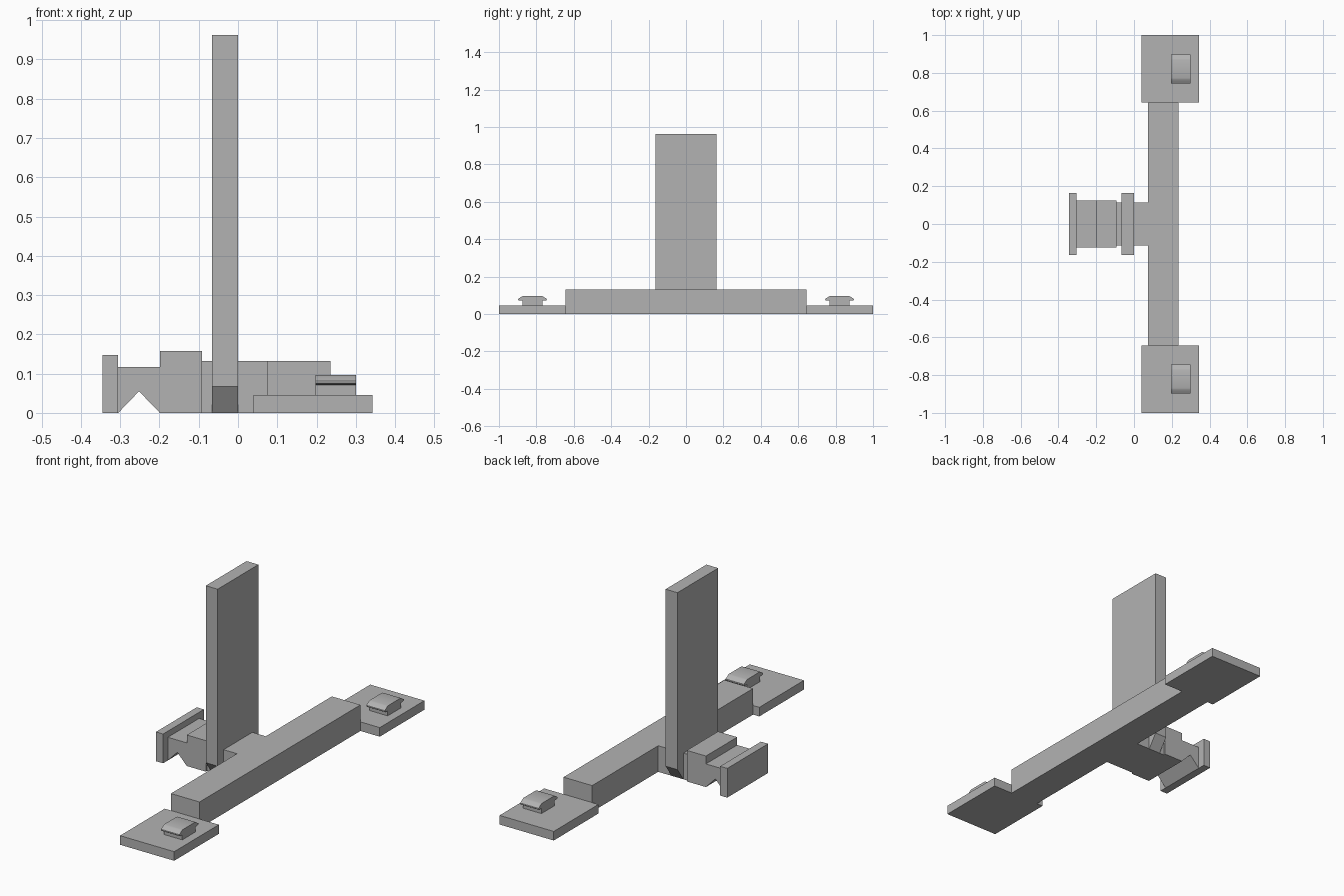
import bpy, bmesh

if "Cube" in bpy.data.objects:
    bpy.data.objects.remove(bpy.data.objects["Cube"])

grey = bpy.data.materials.new("plain_grey")
grey.diffuse_color = (0.45, 0.45, 0.45, 1)
grey.use_nodes = True
grey.node_tree.nodes["Principled BSDF"].inputs["Base Color"].default_value = grey.diffuse_color


def prism(name, profile, axis, low, high, smooth=False):
    """Extrude a 2D profile along x (profile = y, z) or y (profile = x, z)."""
    bm = bmesh.new()
    place = (lambda a, b: (low, a, b)) if axis == 'x' else (lambda a, b: (a, low, b))
    face = bm.faces.new([bm.verts.new(place(a, b)) for a, b in profile])
    ext = bmesh.ops.extrude_face_region(bm, geom=[face])
    step = (high - low, 0, 0) if axis == 'x' else (0, high - low, 0)
    bmesh.ops.translate(bm, vec=step,
                        verts=[v for v in ext['geom'] if isinstance(v, bmesh.types.BMVert)])
    bmesh.ops.recalc_face_normals(bm, faces=bm.faces)
    mesh = bpy.data.meshes.new(name)
    bm.to_mesh(mesh)
    bm.free()
    mesh.materials.append(grey)
    obj = bpy.data.objects.new(name, mesh)
    bpy.context.collection.objects.link(obj)
    if smooth:
        bpy.ops.object.select_all(action='DESELECT')
        obj.select_set(True)
        bpy.context.view_layer.objects.active = obj
        bpy.ops.object.shade_smooth_by_angle(angle=0.6)
    return obj


def box(name, x0, x1, y0, y1, z0, z1):
    return prism(name, [(x0, z0), (x1, z0), (x1, z1), (x0, z1)], 'y', y0, y1)


# Long crossbar and the arm reaching back from it
box("crossbar", 0.075, 0.235, -0.643, 0.643, 0, 0.132)
box("arm_front", 0, 0.075, -0.115, 0.115, 0, 0.132)
box("arm_rear", -0.092, -0.066, -0.115, 0.115, 0, 0.132)

# Upright panel with its lower corners cut off
prism("upright_panel",
      [(-0.115, 0), (0.115, 0), (0.163, 0.067), (0.163, 0.962),
       (-0.163, 0.962), (-0.163, 0.067)], 'x', -0.066, 0)

# Tail block with a V notch underneath, closed by an end plate
prism("notched_tail",
      [(-0.305, 0), (-0.252, 0.055), (-0.199, 0), (-0.092, 0), (-0.092, 0.157),
       (-0.199, 0.157), (-0.199, 0.117), (-0.305, 0.117)], 'y', -0.125, 0.125)
box("end_plate", -0.345, -0.305, -0.163, 0.163, 0, 0.148)

# Flat pads at both ends, each with a rounded button on a stem
cap_half = [(0.053, 0.071), (0.074, 0.073), (0.077, 0.076), (0.076, 0.081), (0.068, 0.086),
            (0.056, 0.094), (0.048, 0.0965)]
for side, label in ((-1, "front"), (1, "back")):
    y0, y1 = sorted((side * 0.643, side))
    box(label + "_pad", 0.04, 0.343, y0, y1, 0, 0.046)
    c = side * 0.821
    box(label + "_button_stem", 0.197, 0.30, c - 0.053, c + 0.053, 0.046, 0.071)
    cap = [(c + y, z) for y, z in cap_half] + [(c - y, z) for y, z in reversed(cap_half)]
    prism(label + "_button_cap", cap, 'x', 0.197, 0.30, smooth=True)
